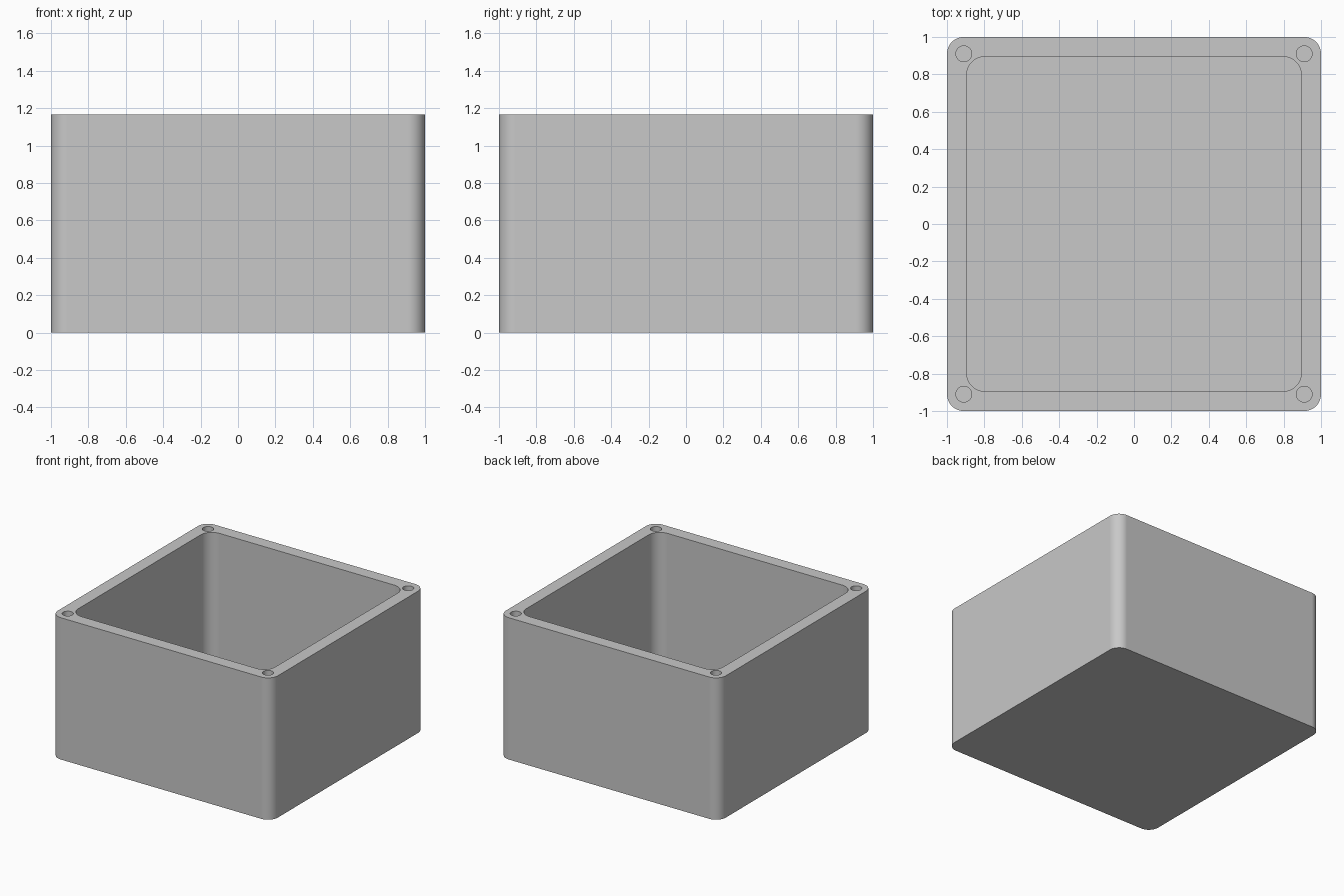
import bpy
import math

if "Cube" in bpy.data.objects:
    bpy.data.objects.remove(bpy.data.objects["Cube"], do_unlink=True)

HEIGHT = 1.165
FLOOR = 0.105
HOLE_DEPTH = 0.35
CORNER = 0.91

grey = bpy.data.materials.new("mid grey")
grey.use_nodes = True
colour = (0.58, 0.58, 0.58, 1)
grey.diffuse_color = colour
grey.node_tree.nodes["Principled BSDF"].inputs["Base Color"].default_value = colour


def prism(name, outline, bottom, top):
    """Upright solid from a counter-clockwise outline."""
    n = len(outline)
    verts = [(x, y, z) for z in (bottom, top) for x, y in outline]
    faces = [(i, (i + 1) % n, n + (i + 1) % n, n + i) for i in range(n)]
    faces += [tuple(reversed(range(n))), tuple(range(n, 2 * n))]
    mesh = bpy.data.meshes.new(name)
    mesh.from_pydata(verts, [], faces)
    mesh.materials.append(grey)
    obj = bpy.data.objects.new(name, mesh)
    bpy.context.collection.objects.link(obj)
    return obj


def rounded_square(half, radius, steps=12):
    points = []
    c = half - radius
    for quarter, (sx, sy) in enumerate(((1, 1), (-1, 1), (-1, -1), (1, -1))):
        for i in range(steps + 1):
            a = math.pi / 2 * (quarter + i / steps)
            points.append((sx * c + radius * math.cos(a), sy * c + radius * math.sin(a)))
    return points


def circle(x, y, radius, sides=32):
    return [(x + radius * math.cos(math.tau * i / sides),
             y + radius * math.sin(math.tau * i / sides)) for i in range(sides)]


# Outer body, then the cavity and the four screw holes cut from it
box = prism("box_body", rounded_square(1, 0.09), 0, HEIGHT)
cutters = [prism("cavity_cutter", rounded_square(0.895, 0.1), FLOOR, HEIGHT + 0.1)]
for sx in (-1, 1):
    for sy in (-1, 1):
        cutters.append(prism("screw_hole_cutter", circle(sx * CORNER, sy * CORNER, 0.042),
                             HEIGHT - HOLE_DEPTH, HEIGHT + 0.1))

bpy.ops.object.select_all(action="DESELECT")
bpy.context.view_layer.objects.active = box
box.select_set(True)
for cutter in cutters:
    cutter.hide_render = True
    cut = box.modifiers.new("cut", "BOOLEAN")
    cut.operation = "DIFFERENCE"
    cut.solver = "EXACT"
    cut.object = cutter
    bpy.ops.object.modifier_apply(modifier=cut.name)
    bpy.data.objects.remove(cutter, do_unlink=True)

# Smooth corners, flat walls and crisp rims
bpy.ops.object.shade_smooth_by_angle(angle=math.radians(30))
normals = box.modifiers.new("flat walls", "WEIGHTED_NORMAL")
normals.keep_sharp = True
